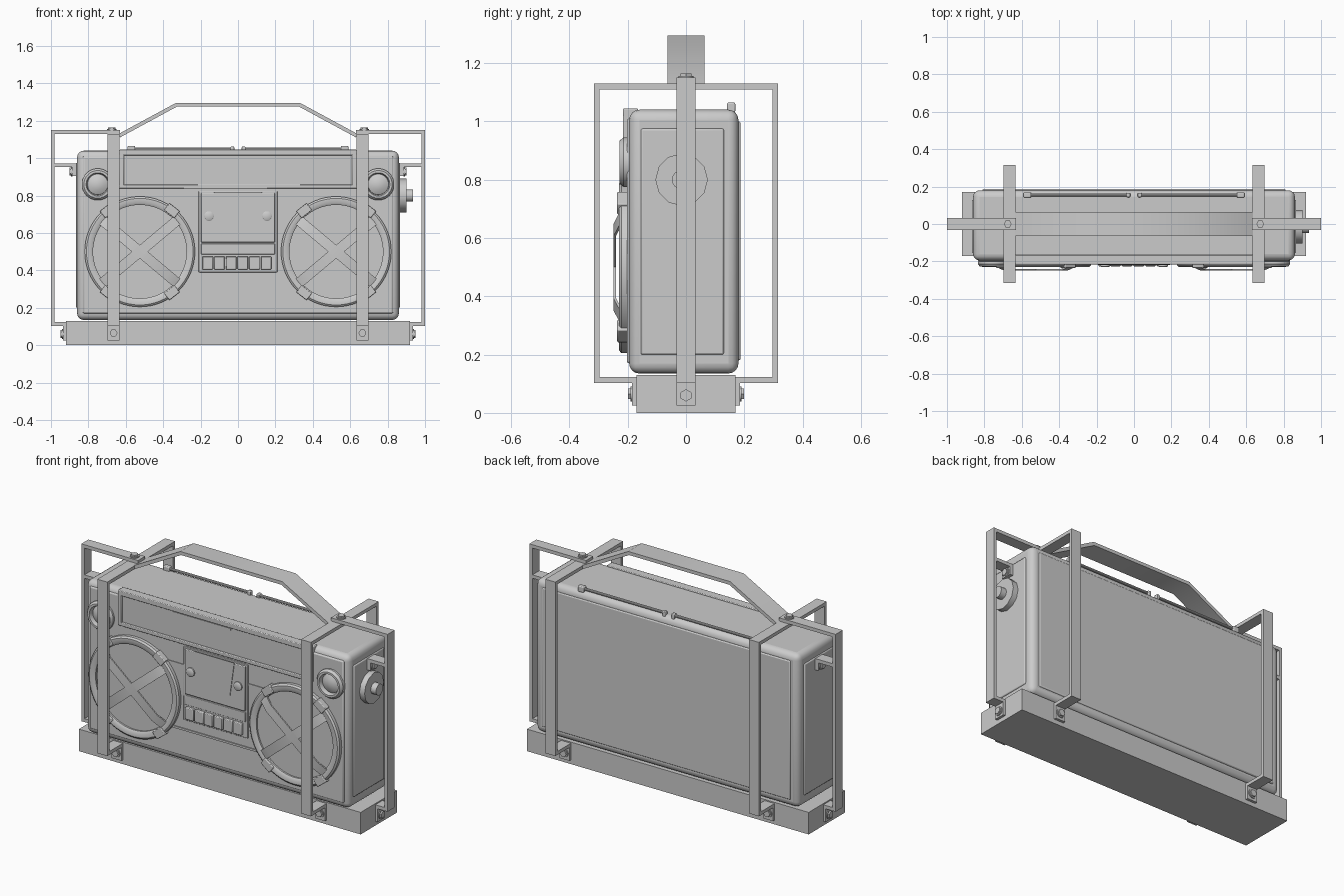
import bpy, bmesh, math
from mathutils import Matrix, Vector

cube = bpy.data.objects.get("Cube")
if cube:
    bpy.data.objects.remove(cube, do_unlink=True)

grey = bpy.data.materials.new("plain grey")
grey.use_nodes = True
GREY = (0.6, 0.6, 0.6, 1)
grey.diffuse_color = GREY
grey.node_tree.nodes["Principled BSDF"].inputs["Base Color"].default_value = GREY
parts = []


def finish(name, bm, matrix=None, bevel=0, mirror="", segments=2):
    """Turn a bmesh into a part, with optional bevel and mirroring through the centre."""
    if matrix:
        bm.transform(matrix)
    bmesh.ops.recalc_face_normals(bm, faces=bm.faces)
    me = bpy.data.meshes.new(name)
    bm.to_mesh(me)
    bm.free()
    me.materials.append(grey)
    ob = bpy.data.objects.new(name, me)
    bpy.context.collection.objects.link(ob)
    if bevel:
        mod = ob.modifiers.new("Bevel", "BEVEL")
        mod.width, mod.segments = bevel, segments
    if mirror:
        mod = ob.modifiers.new("Mirror", "MIRROR")
        mod.use_axis = ["x" in mirror, "y" in mirror, False]
        mod.use_mirror_merge = False
    parts.append(ob)
    return ob


def box(name, x, y, z, **kw):
    bm = bmesh.new()
    bmesh.ops.create_cube(bm, size=1)
    for v in bm.verts:
        v.co = [lo + (c + 0.5) * (hi - lo) for c, (lo, hi) in zip(v.co, (x, y, z))]
    return finish(name, bm, **kw)


def strip(name, path, thick, width, axes, centre=0, matrix=None, **kw):
    """Flat bar bent along a 2D path; axes = (path u, path v, width) indices."""
    pts = [Vector(p) for p in path]
    dirs = [(b - a).normalized() for a, b in zip(pts, pts[1:])]
    bm = bmesh.new()
    rings = []
    for i, p in enumerate(pts):
        a, b = dirs[max(i - 1, 0)], dirs[min(i, len(dirs) - 1)]
        na, nb = Vector((-a.y, a.x)), Vector((-b.y, b.x))
        off = (na + nb) / (1 + na.dot(nb)) * thick / 2
        ring = []
        for side, w in ((1, -1), (1, 1), (-1, 1), (-1, -1)):
            co = [0, 0, 0]
            q = p + off * side
            co[axes[0]], co[axes[1]], co[axes[2]] = q.x, q.y, centre + w * width / 2
            ring.append(bm.verts.new(co))
        rings.append(ring)
    for r, s in zip(rings, rings[1:]):
        for k in range(4):
            bm.faces.new((r[k], r[(k + 1) % 4], s[(k + 1) % 4], s[k]))
    bm.faces.new(rings[0])
    bm.faces.new(rings[-1])
    return finish(name, bm, matrix, **kw)


FRONT = Matrix.Rotation(math.radians(90), 4, "X")   # lathe axis towards -y
SIDE = Matrix.Rotation(math.radians(90), 4, "Y")    # lathe axis towards +x
UP = Matrix.Identity(4)


def lathe(name, profile, loc, aim, seg=48, **kw):
    """Spin (radius, height) points around the aimed axis."""
    bm = bmesh.new()
    vs = [bm.verts.new((r, 0, h)) for r, h in profile]
    edges = [bm.edges.new(e) for e in zip(vs, vs[1:])]
    bmesh.ops.spin(bm, geom=vs + edges, cent=(0, 0, 0), axis=(0, 0, 1),
                   angle=math.tau, steps=seg, use_duplicate=False)
    bmesh.ops.remove_doubles(bm, verts=bm.verts, dist=0.0004)
    return finish(name, bm, Matrix.Translation(loc) @ aim, **kw)


def bolt(name, loc, aim, mirror):
    lathe(name + "_washer", [(0, 0), (.026, 0), (.026, .006), (0, .006)], loc, aim, 20, mirror=mirror)
    lathe(name + "_head", [(0, 0), (.021, 0), (.021, .015), (0, .015)], loc, aim, 6, mirror=mirror)


# Base and main case
box("base", (-.92, .92), (-.17, .17), (0, .13))
box("case", (-.86, .86), (-.195, .18), (.135, 1.04), bevel=.035, segments=4)
box("side_panel", (.85, .867), (-.155, .13), (.2, .975), bevel=.006, mirror="x")
box("back_panel", (-.81, .81), (.17, .187), (.18, 1.0), bevel=.006)
box("front_panel", (-.83, .83), (-.203, -.18), (.17, 1.01), bevel=.008)

# Display across the top, with a raised frame
box("display", (-.61, .61), (-.208, -.18), (.86, 1.015))
for n, z in (("top", (1.015, 1.045)), ("bottom", (.837, .86))):
    box("display_frame_" + n, (-.635, .635), (-.216, -.165), z, bevel=.004)
box("display_frame_end", (.61, .635), (-.216, -.165), (.85, 1.03), bevel=.004, mirror="x")
box("dial_strip", (-.28, .1), (-.212, -.2), (1.0, 1.012))

# Speakers
lathe("speaker_ring", [(.25, .19), (.295, .19), (.295, .222), (.285, .23), (.262, .23), (.25, .222), (.25, .19)],
      (.525, 0, .5), FRONT, 64, mirror="x")
lathe("speaker_grille", [(0, .212), (.255, .212), (.255, .195)], (.525, 0, .5), FRONT, 64, mirror="x")
for i, ang in enumerate((40, 140)):
    turn = Matrix.Translation((.525, 0, .5)) @ Matrix.Rotation(math.radians(ang), 4, "Y")
    strip(f"speaker_bar_{i}", [(-.265, -.222), (-.2, -.244), (.2, -.244), (.265, -.222)],
          .008, .055, (0, 1, 2), matrix=turn, mirror="x")
for i, ang in enumerate((52, 128, 232, 308)):
    turn = Matrix.Translation((.525, 0, .5)) @ Matrix.Rotation(math.radians(ang), 4, "Y")
    box(f"speaker_clip_{i}", (.255, .302), (-.236, -.19), (-.035, .035), matrix=turn, mirror="x", bevel=.004)

# Small corner speakers
lathe("tweeter_ring", [(.056, .19), (.085, .19), (.085, .214), (.074, .228), (.062, .228), (.056, .212), (.056, .19)],
      (.75, 0, .86), FRONT, 40, mirror="x")
lathe("tweeter_dome", [(0, .222), (.03, .218), (.055, .205), (.06, .195)], (.75, 0, .86), FRONT, 40, mirror="x")

# Cassette deck
box("deck_plate", (-.21, .21), (-.209, -.19), (.39, .825), bevel=.003)
box("cassette_door", (-.197, .197), (-.218, -.2), (.55, .815), bevel=.004)
strip("cassette_window", [(0, -.218), (0, -.222)], .2, .2, (0, 1, 2), centre=.72)
window = parts[-1]
for v in window.data.vertices:
    v.co.x *= 1.3 if v.co.z > .72 else 1.02
lathe("door_knob", [(0, 0), (.026, 0), (.026, .012), (.02, .016), (0, .016)], (.155, -.214, .69), FRONT, 20, mirror="x")
box("deck_shelf", (-.197, .197), (-.214, -.2), (.485, .543), bevel=.003)
for i in range(6):
    x = -.19 + i * .0625
    box(f"button_{i}", (x, x + .056), (-.226, -.2), (.405, .475), bevel=.004)
box("trim_side", (.21, .36), (-.207, -.2), (.705, .715), mirror="x")
box("trim_bottom", (-.28, .28), (-.209, -.2), (.326, .338))

# Tuning knob on the left side
lathe("tuning_knob", [(0, .86), (.085, .86), (.09, .865), (.09, .9), (0, .9)], (0, -.015, .8), SIDE, 12)
lathe("tuning_knob_cap", [(0, .89), (.033, .89), (.033, .935), (0, .935)], (0, -.015, .8), SIDE, 16)

# Folded aerials on top
lathe("aerial", [(0, .03), (.008, .03), (.008, .59), (0, .59)], (0, .155, 1.05), SIDE, 10, mirror="x")
box("aerial_clip", (.55, .59), (.141, .169), (1.03, 1.065), bevel=.005, mirror="x")
box("aerial_tip", (.02, .04), (.143, .167), (1.03, 1.062), bevel=.004, mirror="x")

# Cage: straps over the front and back
half = [(-.175, .025), (-.175, .113), (-.306, .113), (-.306, 1.12)]
strip("cage_strap", half + [(-y, z) for y, z in reversed(half)], .02, .065, (1, 2, 0), centre=.665, mirror="x")
# Cage: bars at the two ends
strip("cage_end_bar", [(.925, .025), (.925, .113), (.99, .113), (.99, 1.14), (.63, 1.14)],
      .02, .066, (0, 2, 1), mirror="x")
strip("cage_end_bracket", [(.99, .962), (.877, .962), (.877, .905)], .02, .066, (0, 2, 1), mirror="x")
# Bolts
bolt("strap_bolt", (.665, -.184, .065), FRONT, "xy")
bolt("end_bolt", (.934, 0, .06), SIDE, "x")
bolt("bracket_bolt", (.886, 0, .928), SIDE, "x")
bolt("top_bolt", (.675, 0, 1.15), UP, "x")

# Carrying handle
strip("handle", [(-.635, 1.12), (-.33, 1.285), (.33, 1.285), (.635, 1.12)], .02, .127, (0, 2, 1))

# Smooth shading with sharp edges kept
for ob in parts:
    ob.select_set(True)
bpy.context.view_layer.objects.active = parts[0]
bpy.ops.object.shade_smooth_by_angle(angle=math.radians(35))
